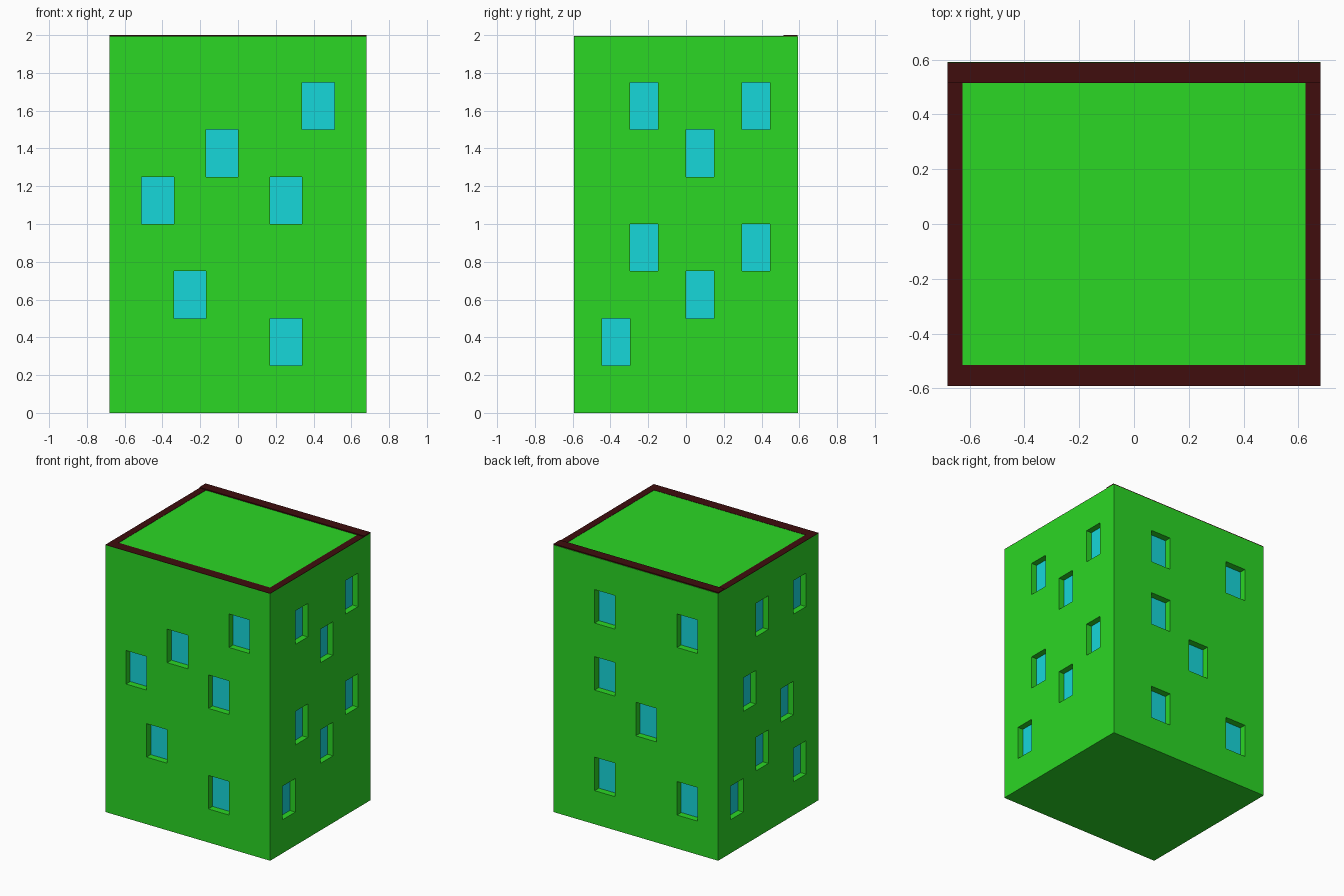
import bpy, bmesh
from mathutils import Vector

if "Cube" in bpy.data.objects:
    bpy.data.objects.remove(bpy.data.objects["Cube"])

HX, HY, H = 0.68, 0.592, 1.992      # half width, half depth, roof height
N, ROW = 8, 0.25                    # wall grid columns/rows, storey height


def material(name, rgb):
    m = bpy.data.materials.new(name)
    m.diffuse_color = (*rgb, 1)
    m.use_nodes = True
    m.node_tree.nodes["Principled BSDF"].inputs["Base Color"].default_value = m.diffuse_color
    return m


GREEN = material("wall_green", (0.024, 0.68, 0.018))
CYAN = material("window_cyan", (0.008, 0.68, 0.70))
BROWN = material("rim_brown", (0.05, 0.004, 0.004))


def finish(bm, name, mat):
    bmesh.ops.remove_doubles(bm, verts=bm.verts, dist=1e-5)
    me = bpy.data.meshes.new(name)
    bm.to_mesh(me)
    bm.free()
    me.materials.append(mat)
    ob = bpy.data.objects.new(name, me)
    bpy.context.collection.objects.link(ob)


def face(bm, pts):
    bm.faces.new([bm.verts.new(p) for p in pts])


def box(name, x0, x1, y0, y1, z0, z1, mat):
    bm = bmesh.new()
    bmesh.ops.create_cube(bm, size=1)
    for v in bm.verts:
        v.co = (x1 if v.co.x > 0 else x0, y1 if v.co.y > 0 else y0,
                z1 if v.co.z > 0 else z0)
    finish(bm, name, mat)


# Walls: left bottom corner seen from outside, run direction, length,
# recess depth, window cells (column, row)
walls = {
    "front": ((-HX, -HY), (1, 0), 2 * HX, 0.05,
              {(6, 6), (3, 5), (1, 4), (5, 4), (2, 2), (5, 1)}),
    "right": ((HX, -HY), (0, 1), 2 * HY, 0.045,
              {(2, 6), (6, 6), (4, 5), (2, 3), (6, 3), (4, 2), (1, 1)}),
    "back": ((HX, HY), (-1, 0), 2 * HX, 0.05,
             {(2, 6), (6, 6), (2, 4), (4, 3), (2, 1), (6, 1)}),
    "left": ((-HX, HY), (0, -1), 2 * HY, 0.045,
             {(3, 6), (6, 6), (2, 4), (5, 3), (3, 2), (6, 1), (1, 1)}),
}

body = bmesh.new()
for side, (corner, run, length, depth, cells) in walls.items():
    glass = bmesh.new()
    start, u = Vector((*corner, 0)), Vector((*run, 0))
    inward = Vector((-u.y, u.x, 0)) * depth
    for i in range(N):
        for j in range(N):
            a, b = (start + u * length * k / N for k in (i, i + 1))
            lo, hi = (Vector((0, 0, min(k * ROW, H))) for k in (j, j + 1))
            quad = [a + lo, b + lo, b + hi, a + hi]
            if (i, j) not in cells:
                face(body, quad)
                continue
            # recessed pane with four reveals
            inner = [p + inward for p in quad]
            face(glass, inner)
            for k in range(4):
                n = (k + 1) % 4
                face(body, [quad[k], quad[n], inner[n], inner[k]])
    finish(glass, side + "_windows", CYAN)

# Roof and floor
ring = [(-HX, -HY), (HX, -HY), (HX, HY), (-HX, HY)]
face(body, [(x, y, H) for x, y in ring])
face(body, [(x, y, 0) for x, y in reversed(ring)])
finish(body, "building_walls", GREEN)

# Roof rim: thin strips, the back one slightly raised
T = H + 0.002
box("rim_front", -HX, HX, -HY, -0.515, H - 0.001, T, BROWN)
box("rim_back", -HX, HX, 0.515, HY - 0.003, H - 0.001, 2.0, BROWN)
for name, s in (("rim_left", -1), ("rim_right", 1)):
    x0, x1 = sorted((s * 0.625, s * HX))
    box(name, x0, x1, -0.515, 0.515, H - 0.001, T, BROWN)
